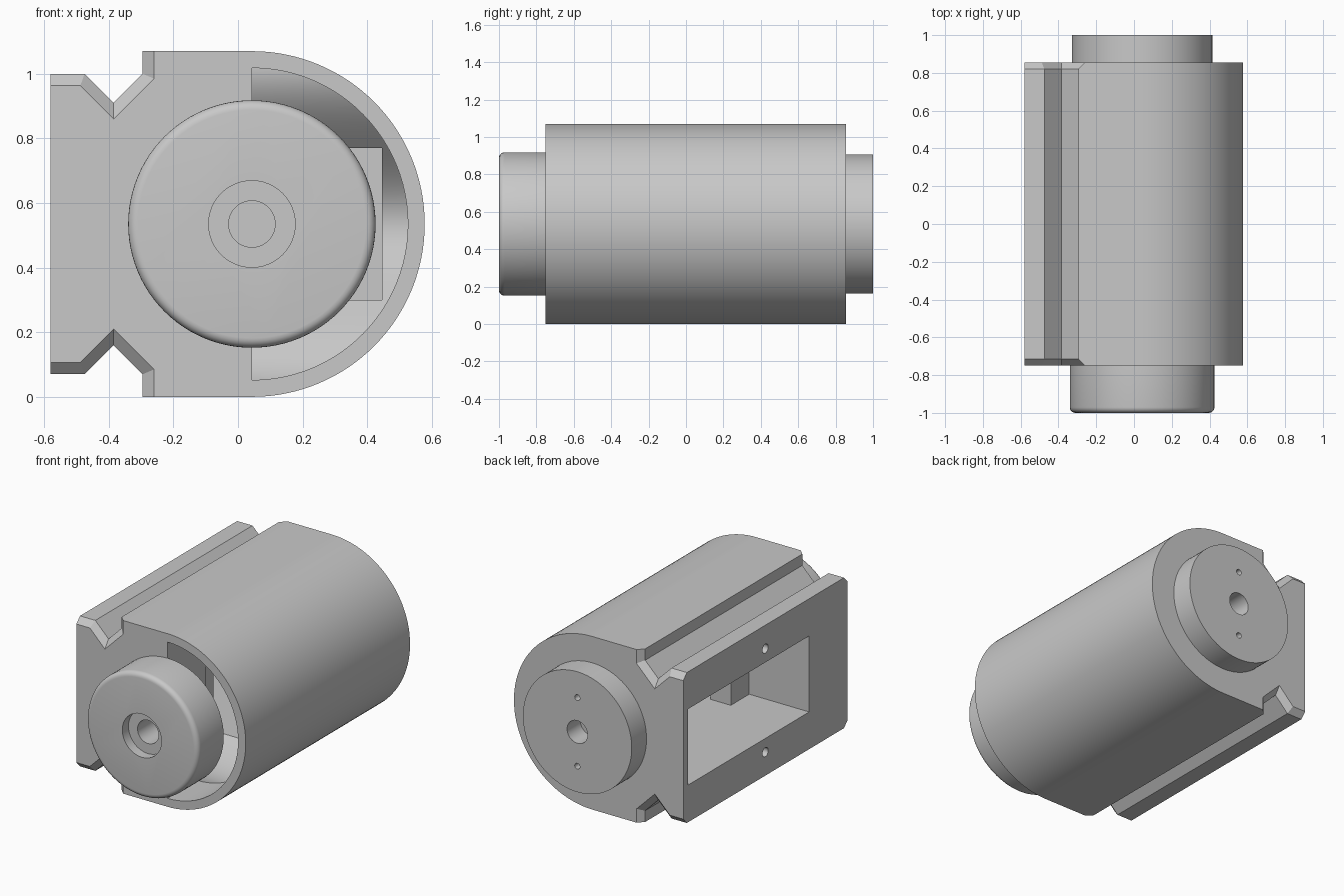
import bpy, bmesh, math
from mathutils import Matrix

if "Cube" in bpy.data.objects:
    bpy.data.objects.remove(bpy.data.objects["Cube"])

CX, CZ, R = 0.043, 0.535, 0.535      # main axis and housing radius
FRONT, BACK = -0.75, 0.855

grey = bpy.data.materials.new("light_grey")
grey.use_nodes = True
grey.diffuse_color = (0.58, 0.58, 0.58, 1)
grey.node_tree.nodes["Principled BSDF"].inputs["Base Color"].default_value = (0.58, 0.58, 0.58, 1)


def finish(bm, name):
    bmesh.ops.recalc_face_normals(bm, faces=bm.faces)
    me = bpy.data.meshes.new(name)
    bm.to_mesh(me)
    bm.free()
    me.materials.append(grey)
    ob = bpy.data.objects.new(name, me)
    bpy.context.collection.objects.link(ob)
    return ob


def loft(sections, name):
    """Closed solid through equal-length rings of points."""
    bm = bmesh.new()
    rings = [[bm.verts.new(p) for p in s] for s in sections]
    n = len(rings[0])
    for a, b in zip(rings, rings[1:]):
        for i in range(n):
            j = (i + 1) % n
            bm.faces.new((a[i], a[j], b[j], b[i]))
    bm.faces.new(rings[0])
    bm.faces.new(rings[-1])
    return finish(bm, name)


def cylinder(name, r, a, b, u=CX, w=CZ, axis="Y", seg=48):
    """Cylinder from a to b along y or x; u, w locate its axis."""
    bm = bmesh.new()
    turn = Matrix.Rotation(math.pi / 2, 4, "X" if axis == "Y" else "Y")
    mid = (u, (a + b) / 2, w) if axis == "Y" else ((a + b) / 2, u, w)
    bmesh.ops.create_cone(bm, cap_ends=True, segments=seg, radius1=r, radius2=r,
                          depth=b - a, matrix=Matrix.Translation(mid) @ turn)
    return finish(bm, name)


def box(name, lo, hi):
    bm = bmesh.new()
    bmesh.ops.create_cube(bm, size=1)
    for v in bm.verts:
        v.co = [lo[i] if v.co[i] < 0 else hi[i] for i in range(3)]
    return finish(bm, name)


def cut(target, *cutters):
    bpy.context.view_layer.objects.active = target
    for c in cutters:
        m = target.modifiers.new("cut", "BOOLEAN")
        m.operation, m.solver, m.object = "DIFFERENCE", "EXACT", c
        bpy.ops.object.modifier_apply(modifier=m.name)
        bpy.data.objects.remove(c)


# Housing: round on one side, notched rail on the other, chamfered rail ends
def section(y, upper):
    arc = [(CX + R * math.cos(t), CZ + R * math.sin(t))
           for t in (math.pi / 2 - math.pi * i / 64 for i in range(65))]
    lower = [(x, 2 * CZ - z) for x, z in reversed(upper)]
    return [(x, y, z) for x, z in upper + arc + lower]


full = [(-0.58, 1.0), (-0.475, 1.0), (-0.385, 0.91), (-0.295, 1.0), (-0.295, 1.07)]
inset = [(-0.58, 0.963), (-0.488, 0.963), (-0.385, 0.86), (-0.26, 0.985), (-0.26, 1.07)]
housing = loft([section(FRONT, inset), section(FRONT + 0.035, full),
                section(BACK - 0.035, full), section(BACK, inset)], "housing")

# Half-round front recess with a floor that dips towards the middle
rows = []
for i in range(49):
    t = math.radians(-89 + 178 * i / 48)
    x, dz = CX + 0.483 * math.cos(t), 0.483 * math.sin(t)
    y = -0.46 + 0.15 * (1 + math.cos(math.pi * dz / 0.483))
    rows.append([(CX, -0.9, CZ + dz), (x, -0.9, CZ + dz), (x, y, CZ + dz), (CX, y, CZ + dz)])
cut(housing,
    loft(rows, "recess_cutter"),
    box("pocket_cutter", (-0.7, -0.375, 0.30), (0.445, 0.81, 0.77)),
    *[cylinder("screw_cutter", 0.028, -0.7, -0.43, 0.053, CZ + s * 0.32, "X", 24)
      for s in (-1, 1)])

# Post inside the side pocket
post = box("pocket_post", (-0.17, -0.38, 0.295), (-0.03, -0.195, 0.775))

# Front knob with rounded rim and stepped bore
knob = cylinder("front_knob", 0.383, -1.0, FRONT + 0.002, seg=96)
bm = bmesh.new()
bm.from_mesh(knob.data)
rim = [e for e in bm.edges if all(v.co.y < -0.99 for v in e.verts)]
bmesh.ops.bevel(bm, geom=rim, offset=0.03, segments=5, profile=0.5, affect="EDGES")
bm.to_mesh(knob.data)
bm.free()
cut(knob, cylinder("step_cutter", 0.134, -1.1, -0.94),
    cylinder("bore_cutter", 0.072, -1.1, -0.78))

# Back boss with centre bore and two pin holes
boss = cylinder("back_boss", 0.372, BACK - 0.002, 1.0, seg=96)
cut(boss, cylinder("bore_cutter", 0.07, 0.87, 1.1),
    *[cylinder("pin_cutter", 0.018, 0.9, 1.1, CX, CZ + s * 0.212, seg=20) for s in (-1, 1)])

# Smooth curved walls, sharp edges
bpy.ops.object.select_all(action="DESELECT")
for ob in (housing, post, knob, boss):
    ob.select_set(True)
bpy.context.view_layer.objects.active = housing
bpy.ops.object.shade_smooth_by_angle(angle=math.radians(30))
